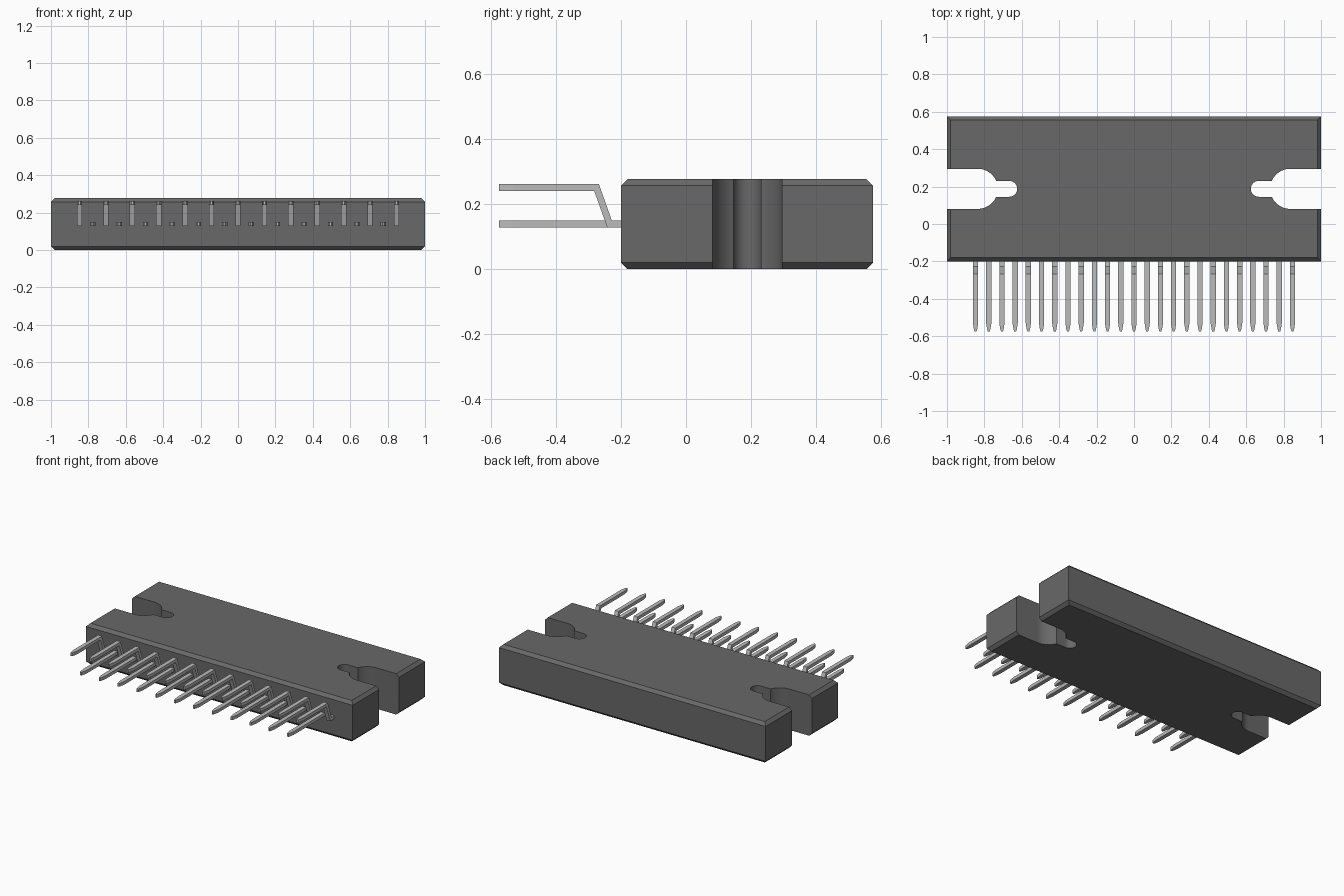
import bpy, bmesh, math

if "Cube" in bpy.data.objects:
    bpy.data.objects.remove(bpy.data.objects["Cube"])


def material(name, value):
    m = bpy.data.materials.new(name)
    m.use_nodes = True
    col = (value, value, value, 1)
    m.diffuse_color = col
    m.node_tree.nodes["Principled BSDF"].inputs["Base Color"].default_value = col
    return m


def loft(bm, rings):
    """Join equal-length point rings into a closed solid."""
    loops = [[bm.verts.new(p) for p in ring] for ring in rings]
    n = len(loops[0])
    for a, b in zip(loops, loops[1:]):
        for i in range(n):
            j = (i + 1) % n
            bm.faces.new((a[i], a[j], b[j], b[i]))
    bm.faces.new(loops[0][::-1])
    bm.faces.new(loops[-1])


def make_object(name, bm, mat):
    bmesh.ops.recalc_face_normals(bm, faces=bm.faces)
    mesh = bpy.data.meshes.new(name)
    bm.to_mesh(mesh)
    bm.free()
    mesh.materials.append(mat)
    obj = bpy.data.objects.new(name, mesh)
    bpy.context.collection.objects.link(obj)
    return obj


plastic = material("dark grey plastic", 0.14)
metal = material("light grey metal", 0.5)

# Package body: block with chamfered top and bottom rims
Y0, Y1, H, C = -0.2, 0.575, 0.277, 0.02
bm = bmesh.new()
rings = []
for z, c in ((0, C), (C, 0), (H - C, 0), (H, C)):
    rings.append([(-1 + c, Y0 + c, z), (1 - c, Y0 + c, z),
                  (1 - c, Y1 - c, z), (-1 + c, Y1 - c, z)])
loft(bm, rings)
body = make_object("package_body", bm, plastic)

# Mounting notches: wide round pocket leading into a narrow round slot
YC, R, CX = 0.188, 0.107, 0.835
r, cx = 0.0425, 0.667
meet = math.asin(r / R)
outline = [(1.2, -R)]
for i in range(13):
    a = -math.pi / 2 + (math.pi / 2 - meet) * i / 12
    outline.append((CX - R * math.cos(a), R * math.sin(a)))
for i in range(17):
    a = -math.pi / 2 + math.pi * i / 16
    outline.append((cx - r * math.cos(a), r * math.sin(a)))
for i in range(13):
    a = meet + (math.pi / 2 - meet) * i / 12
    outline.append((CX - R * math.cos(a), R * math.sin(a)))
outline.append((1.2, R))

bm = bmesh.new()
for side in (-1, 1):
    loft(bm, [[(side * x, YC + y, z) for x, y in outline] for z in (-0.1, 0.4)])
cutter = make_object("notch_cutter", bm, plastic)
cutter.hide_render = True

cut = body.modifiers.new("notches", "BOOLEAN")
cut.operation = "DIFFERENCE"
cut.solver = "EXACT"
cut.object = cutter
for o in bpy.context.selected_objects:
    o.select_set(False)
bpy.context.view_layer.objects.active = body
body.select_set(True)
bpy.ops.object.modifier_apply(modifier=cut.name)
bpy.data.objects.remove(cutter)
bpy.ops.object.shade_smooth_by_angle(angle=math.radians(25))

# Lead side profiles: (top y, top z, bottom y, bottom z, half width)
W = 0.014


def tip(z):
    return [(y, z + 0.022, y, z, w) for y, w in
            ((-0.53, W), (-0.562, 0.009), (-0.575, 0.005))]


straight = [(-0.19, 0.15, -0.19, 0.128, W)] + tip(0.128)
raised = [(-0.19, 0.15, -0.19, 0.128, W),
          (-0.228, 0.15, -0.242, 0.128, W),
          (-0.268, 0.262, -0.282, 0.24, W)] + tip(0.24)

# Row of 25 leads, alternating raised and straight
for i in range(25):
    x = (i - 12) * 0.0706
    is_raised = i % 2 == 0
    bm = bmesh.new()
    loft(bm, [[(x - w, ty, tz), (x + w, ty, tz), (x + w, by, bz), (x - w, by, bz)]
              for ty, tz, by, bz, w in (raised if is_raised else straight)])
    make_object(f"{'raised' if is_raised else 'straight'}_lead_{i + 1}", bm, metal)
